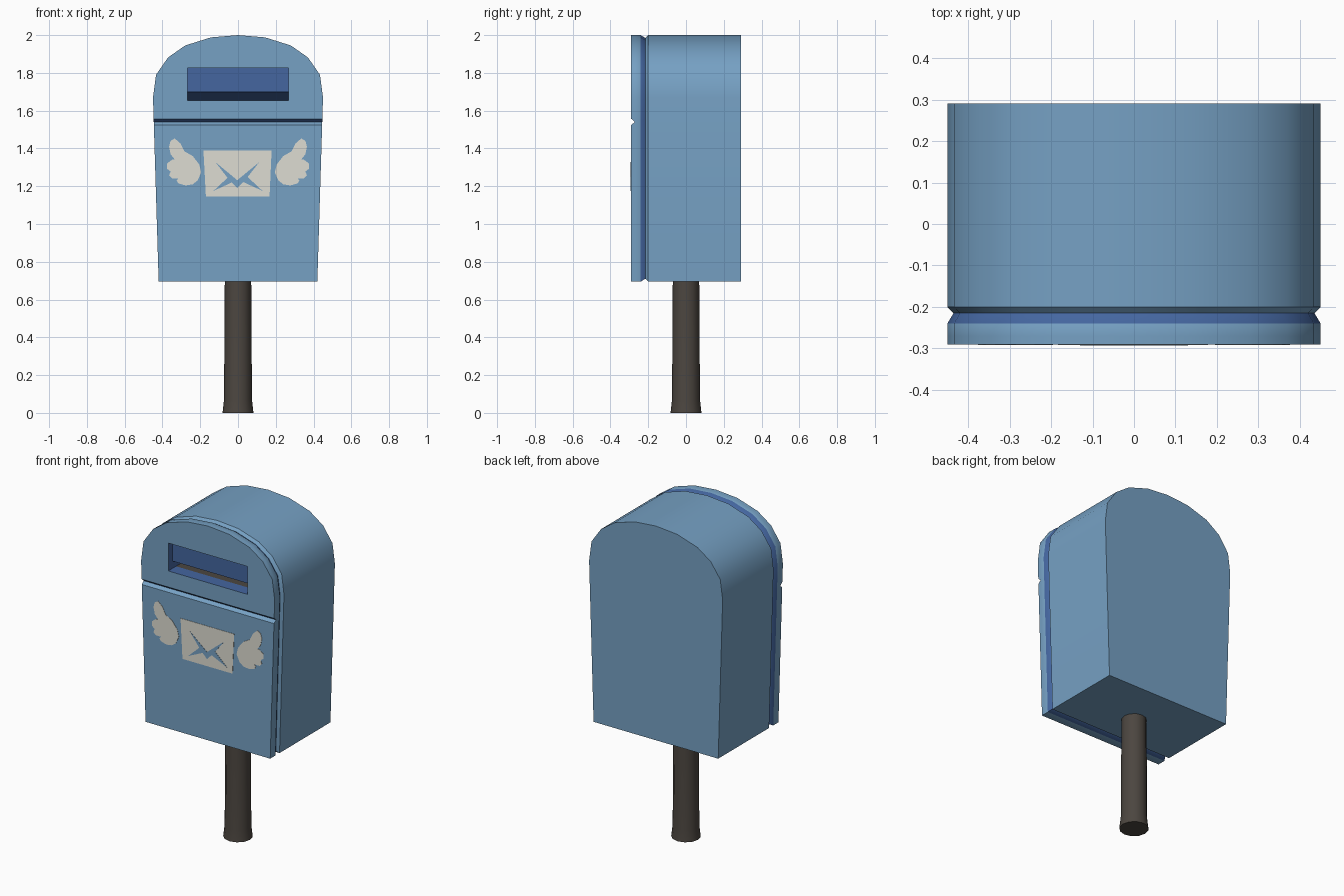
import bpy, bmesh, math

if "Cube" in bpy.data.objects:
    bpy.data.objects.remove(bpy.data.objects["Cube"])


def mat(name, rgb):
    m = bpy.data.materials.new(name)
    m.diffuse_color = (*rgb, 1)
    m.use_nodes = True
    m.node_tree.nodes["Principled BSDF"].inputs["Base Color"].default_value = m.diffuse_color
    return m


BLUE = mat("light_blue", (0.18, 0.355, 0.55))
NAVY = mat("dark_blue", (0.058, 0.133, 0.35))
BROWN = mat("dark_brown", (0.072, 0.061, 0.051))
CREAM = mat("cream", (0.73, 0.716, 0.645))


def loft(name, rings, mats, smooth=35):
    """Join rings of equal point count and cap both ends."""
    bm = bmesh.new()
    loops = [[bm.verts.new(p) for p in r] for r in rings]
    n = len(loops[0])
    for a, b in zip(loops, loops[1:]):
        for i in range(n):
            j = (i + 1) % n
            bm.faces.new((a[i], a[j], b[j], b[i]))
    bm.faces.new(loops[0])
    bm.faces.new(loops[-1])
    bmesh.ops.recalc_face_normals(bm, faces=bm.faces)
    me = bpy.data.meshes.new(name)
    bm.to_mesh(me)
    bm.free()
    for m in mats:
        me.materials.append(m)
    ob = bpy.data.objects.new(name, me)
    bpy.context.collection.objects.link(ob)
    bpy.ops.object.select_all(action='DESELECT')
    ob.select_set(True)
    bpy.context.view_layer.objects.active = ob
    if smooth:
        bpy.ops.object.shade_smooth_by_angle(angle=math.radians(smooth))
    return ob


ARCH = [(0.45, 1.67), (0.434, 1.79), (0.37, 1.882), (0.28, 1.945), (0.143, 1.988)]
ARCH = ARCH + [(0, 2.0)] + [(-x, z) for x, z in reversed(ARCH)]


def half_width(z):
    return 0.42 + 0.03 * (z - 0.695) / 0.975


def ring(y, inset=0.0, low=0.695, high=None):
    """Box outline at depth y; with high set, a flat top replaces the arch."""
    w = half_width(low)
    if high is None:
        pts = [(-w, low), (w, low)] + ARCH
    else:
        t = half_width(high)
        pts = [(-w, low), (w, low), (t, high), (-t, high)]
    out = []
    for x, z in pts:
        if inset and abs(z - 1.54) > 0.01:
            z = 1.35 + (z - 1.35) * (1 - inset / 0.65)
        out.append((x * (1 - inset / 0.45), y, z))
    return out


# box body and the two front panels, with a groove between them
body = loft("mailbox_body", [ring(-0.215, 0.015), ring(-0.2), ring(0.29)],
            [BLUE, NAVY, BROWN])
top_panel = loft("upper_front_panel",
                 [ring(-0.29, 0, 1.557), ring(-0.27, 0, 1.54),
                  ring(-0.24, 0, 1.54), ring(-0.215, 0.015, 1.54)],
                 [BLUE, NAVY, BROWN])
door = loft("lower_door",
            [ring(-0.29, 0, 0.695, 1.525), ring(-0.27, 0, 0.695, 1.54),
             ring(-0.24, 0, 0.695, 1.54), ring(-0.215, 0.015, 0.695, 1.54)],
            [BLUE, NAVY, BROWN])

# mail slot: recessed flap with a wedge-shaped opening below it
slot = [(-0.4, 1.655), (-0.4, 1.825), (-0.25, 1.825), (-0.25, 1.70), (-0.1, 1.655)]
cutter = loft("slot_cutter", [[(x, y, z) for y, z in slot] for x in (-0.267, 0.267)],
              [NAVY], 0)
for ob in (body, top_panel):
    bpy.context.view_layer.objects.active = ob
    mod = ob.modifiers.new("slot", 'BOOLEAN')
    mod.operation = 'DIFFERENCE'
    mod.solver = 'EXACT'
    mod.object = cutter
    # cut before the edge-shading modifier, if there is one
    bpy.ops.object.modifier_move_to_index(modifier="slot", index=0)
    bpy.ops.object.modifier_apply(modifier="slot")
bpy.data.objects.remove(cutter)

# dark blue groove and slot faces, brown slot floor
for ob in (body, top_panel, door):
    for p in ob.data.polygons:
        c, n = p.center, p.normal
        p.material_index = 0
        in_slot = abs(c.x) < 0.27 and 1.65 < c.z < 1.83 and c.y > -0.285 and c.y < 0
        if in_slot:
            p.material_index = 2 if (n.z > 0.9 and ob is body) else 1
            p.use_smooth = False
        elif ob is not body and n.y > 0.2:
            p.material_index = 1
        elif ob is top_panel and n.z < -0.3 and c.z < 1.6:
            p.material_index = 1

# post with a flared foot
loft("post", [[(r * math.cos(i * math.tau / 12), r * math.sin(i * math.tau / 12), z)
               for i in range(12)]
              for z, r in ((0, 0.082), (0.07, 0.074), (0.7, 0.07))], [BROWN])


def plate(name, pts, y, thick, m):
    return loft(name, [[(x, yy, z) for x, z in pts] for yy in (y, y - thick)], [m], 0)


# envelope emblem with folded-flap lines
plate("envelope", [(-0.183, 1.39), (0.178, 1.39), (0.167, 1.146), (-0.17, 1.146)],
      -0.289, 0.003, CREAM)
plate("envelope_flap_line",
      [(-0.12, 1.328), (-0.004, 1.232), (0.113, 1.328), (0.04, 1.235),
       (-0.004, 1.19), (-0.048, 1.235)], -0.2915, 0.002, BLUE)
WING = [(0.335, 1.453), (0.305, 1.427), (0.284, 1.385), (0.24, 1.36), (0.205, 1.315),
        (0.195, 1.273), (0.214, 1.23), (0.24, 1.21), (0.278, 1.204), (0.315, 1.215),
        (0.325, 1.23), (0.315, 1.242), (0.35, 1.242), (0.365, 1.257), (0.357, 1.278),
        (0.376, 1.293), (0.376, 1.32), (0.35, 1.34), (0.335, 1.342), (0.357, 1.37),
        (0.365, 1.41), (0.357, 1.44)]
for side, s in (("right", 1), ("left", -1)):
    plate("envelope_fold_" + side,
          [(s * 0.13, 1.175), (s * 0.05, 1.25), (s * 0.028, 1.222)],
          -0.2915, 0.002, BLUE)
    plate("wing_" + side, [(s * x, z) for x, z in WING], -0.289, 0.003, CREAM)
